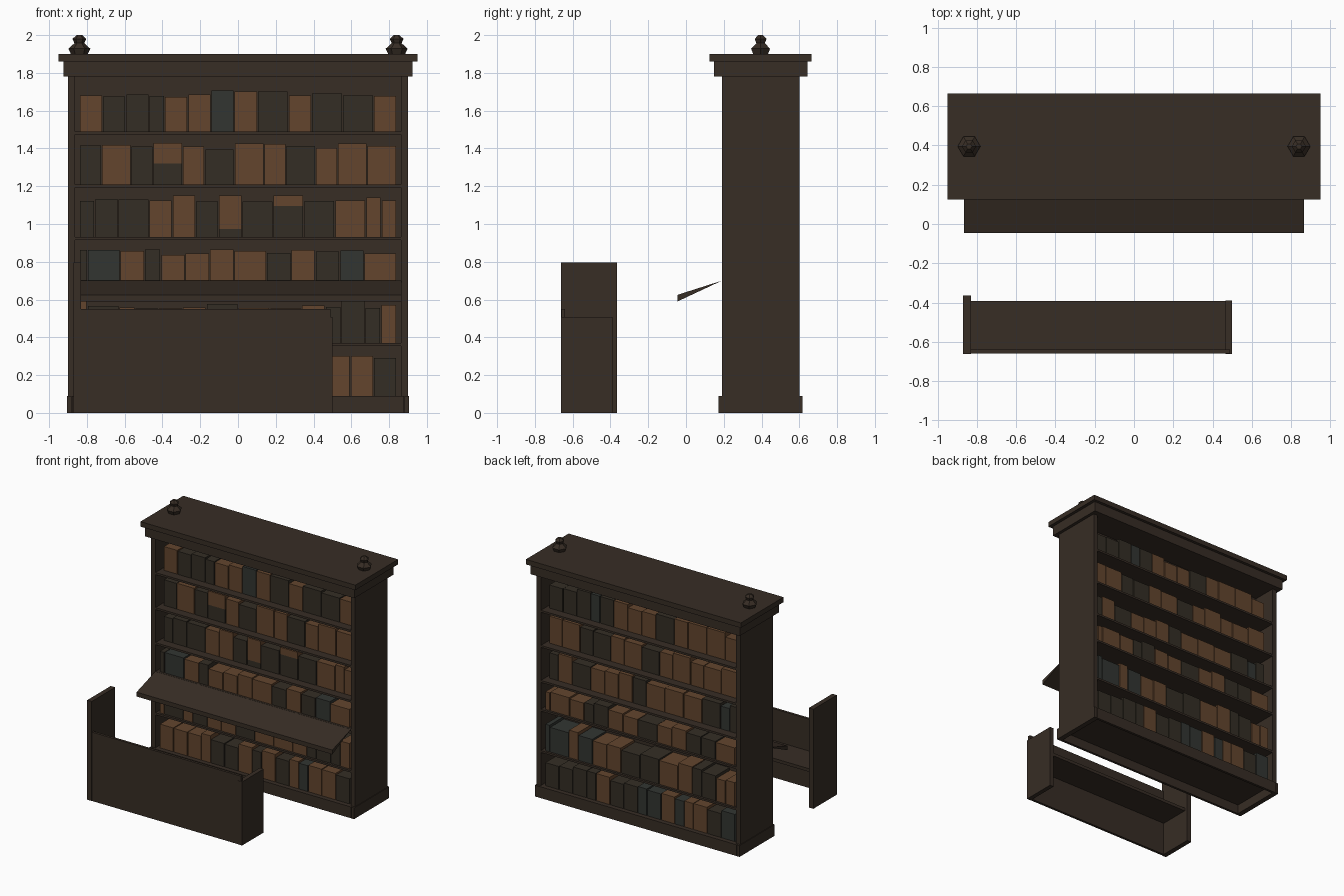
import bpy, bmesh, math, random
from mathutils import Matrix, Vector

cube = bpy.data.objects.get("Cube")
if cube:
    bpy.data.objects.remove(cube, do_unlink=True)
random.seed(4)


def material(name, r, g, b):
    m = bpy.data.materials.new(name)
    m.use_nodes = True
    m.diffuse_color = (r, g, b, 1)
    m.node_tree.nodes["Principled BSDF"].inputs["Base Color"].default_value = (r, g, b, 1)
    return m


WOOD = material("dark wood", .038, .026, .018)
DARK = material("dark book", .034, .027, .018)
TAN = material("tan book", .125, .06, .027)
TEAL = material("teal book", .032, .036, .031)
BOOK_MATS = [DARK, TAN, TEAL]


def add_box(bm, x, y, z, mat=0):
    """Add a box spanning the (low, high) pairs x, y and z."""
    spans = (x, y, z)
    centre = Vector([sum(s) / 2 for s in spans])
    size = Vector([high - low for low, high in spans])
    matrix = Matrix.LocRotScale(centre, None, size)
    made = bmesh.ops.create_cube(bm, size=1, matrix=matrix)
    for face in {f for v in made["verts"] for f in v.link_faces}:
        face.material_index = mat


def finish(name, bm, mats):
    """Turn the bmesh into a named object."""
    bmesh.ops.recalc_face_normals(bm, faces=bm.faces)
    mesh = bpy.data.meshes.new(name)
    bm.to_mesh(mesh)
    bm.free()
    for m in mats:
        mesh.materials.append(m)
    bpy.context.collection.objects.link(bpy.data.objects.new(name, mesh))


def box(name, x, y, z):
    bm = bmesh.new()
    add_box(bm, x, y, z)
    finish(name, bm, [WOOD])


def both_ways(half, centre=0):
    return centre - half, centre + half


# Case: sides, dividing panel, plinth, cornice and top
MID = .395
INSIDE = both_ways(.865)
for side, s in (("left", 1), ("right", -1)):
    box(side + "_side_panel", both_ways(.018, s * .882), both_ways(.205, MID), (0, 1.78))
    box(side + "_plinth", both_ways(.012, s * .893), both_ways(.222, MID), (0, .09))
for side, s in (("front", -1), ("back", 1)):
    box(side + "_plinth", both_ways(.88), both_ways(.01, MID + s * .212), (0, .09))
box("dividing_panel", INSIDE, both_ways(.01, MID), (.08, 1.78))
box("cornice", both_ways(.925), both_ways(.247, MID), (1.78, 1.86))
box("top_slab", both_ways(.95), both_ways(.27, MID), (1.86, 1.9))

# Books: each word is one book, as wide as the word is long.
# Letters: d dark, o tan, t teal; p, h, q tan above a dark lower part.
# The second string gives the colours of the same row on the back.
SPLIT = {"p": .2, "h": .5, "q": .75}
ROWS = [
    (1.49, "ooo ddd ddd dd ooo ooo ttt ooo dddd ooo dddd dddd ooo", "dddtdooodoooo"),
    (1.21, "ddd oooo ddd hhhh ooo dddd oooo ooo dddd ooo oooo oooo", "ooddoodooooo"),
    (.93, "dd ddd dddd ooo ooo ddd ppp dddd qqqq dddd oooo oo oo", "dodooodooodtd"),
    (.70, "d tttt ooo dd ooo ooo ooo oooo ddd ooo ddd ttt oooo", "oooddoodooddo"),
    (.37, "o dddd oo ddd ooo ooo dddd oooo oooo ooo dd ddd dd oo", "ttotooddooddoo"),
    (.09, "ooo ooo ooo oo ddd ddd ooo dd ooo ddd oo tt ooo ooo ddd", "ddddoddttotoodt"),
]


def book_row(name, letters, lengths, z, front, tallest, turned):
    bm = bmesh.new()
    unit = 2 * .84 / sum(lengths)
    x = -.84
    y = (front, MID - .01)
    for letter, length in zip(letters, lengths):
        span = both_ways(length * unit / 2 - .003, x + length * unit / 2)
        height = tallest * random.uniform(.82, 1)
        if letter in SPLIT:
            cut = z + SPLIT[letter] * tallest
            add_box(bm, span, y, (z, cut), BOOK_MATS.index(DARK))
            add_box(bm, span, y, (cut, z + tallest), BOOK_MATS.index(TAN))
        else:
            add_box(bm, span, y, (z, z + height), "dot".index(letter))
        x += length * unit
    if turned:
        bmesh.ops.rotate(bm, verts=bm.verts, cent=(0, MID, 0),
                         matrix=Matrix.Rotation(math.pi, 3, "Z"))
    finish(name, bm, BOOK_MATS)


# Shelves, each filled from the front and from the back
for i, (z, words, back) in enumerate(ROWS, 1):
    box(f"shelf_{i}", INSIDE, both_ways(.203, MID), (z - .016, z))
    books = words.split()
    lengths = [len(b) for b in books]
    face = .26 if z > .9 else .21
    tallest = .165 if i == 4 else .22
    book_row(f"front_books_{i}", [b[0] for b in books], lengths, z, face, tallest, False)
    book_row(f"back_books_{i}", back, lengths, z, face, tallest, True)

# Six-sided turned finials
PROFILE = [(.045, 1.9), (.058, 1.928), (.026, 1.957), (.036, 1.98), (.015, 2)]
CORNERS = [k * math.pi / 3 for k in range(6)]
for side, s in (("left", 1), ("right", -1)):
    bm = bmesh.new()
    rings = [[bm.verts.new((s * .84 + r * math.cos(a), MID + r * math.sin(a), z))
              for a in CORNERS] for r, z in PROFILE]
    for low, high in zip(rings, rings[1:]):
        for k in range(6):
            bm.faces.new((low[k - 1], low[k], high[k], high[k - 1]))
    bm.faces.new(rings[0])
    bm.faces.new(rings[-1])
    finish(side + "_finial", bm, [WOOD])

# Sloping wedge-shaped reading ledge
bm = bmesh.new()
ends = [[bm.verts.new((x, y, z)) for y, z in ((.19, .70), (-.045, .625), (-.045, .59))]
        for x in INSIDE]
for end in ends:
    bm.faces.new(end)
for k in range(3):
    bm.faces.new((ends[0][k - 1], ends[0][k], ends[1][k], ends[1][k - 1]))
finish("reading_ledge", bm, [WOOD])

# Free-standing counter with one tall end
box("counter_tall_end", (-.87, -.83), (-.662, -.365), (0, .795))
box("counter_low_end", (.465, .5), (-.662, -.39), (0, .508))
box("counter_front", (-.83, .465), (-.66, -.64), (0, .55))
box("counter_front_tip", (.465, .49), (-.66, -.64), (.508, .55))
box("counter_shelf", (-.83, .465), (-.64, -.392), (.27, .295))
